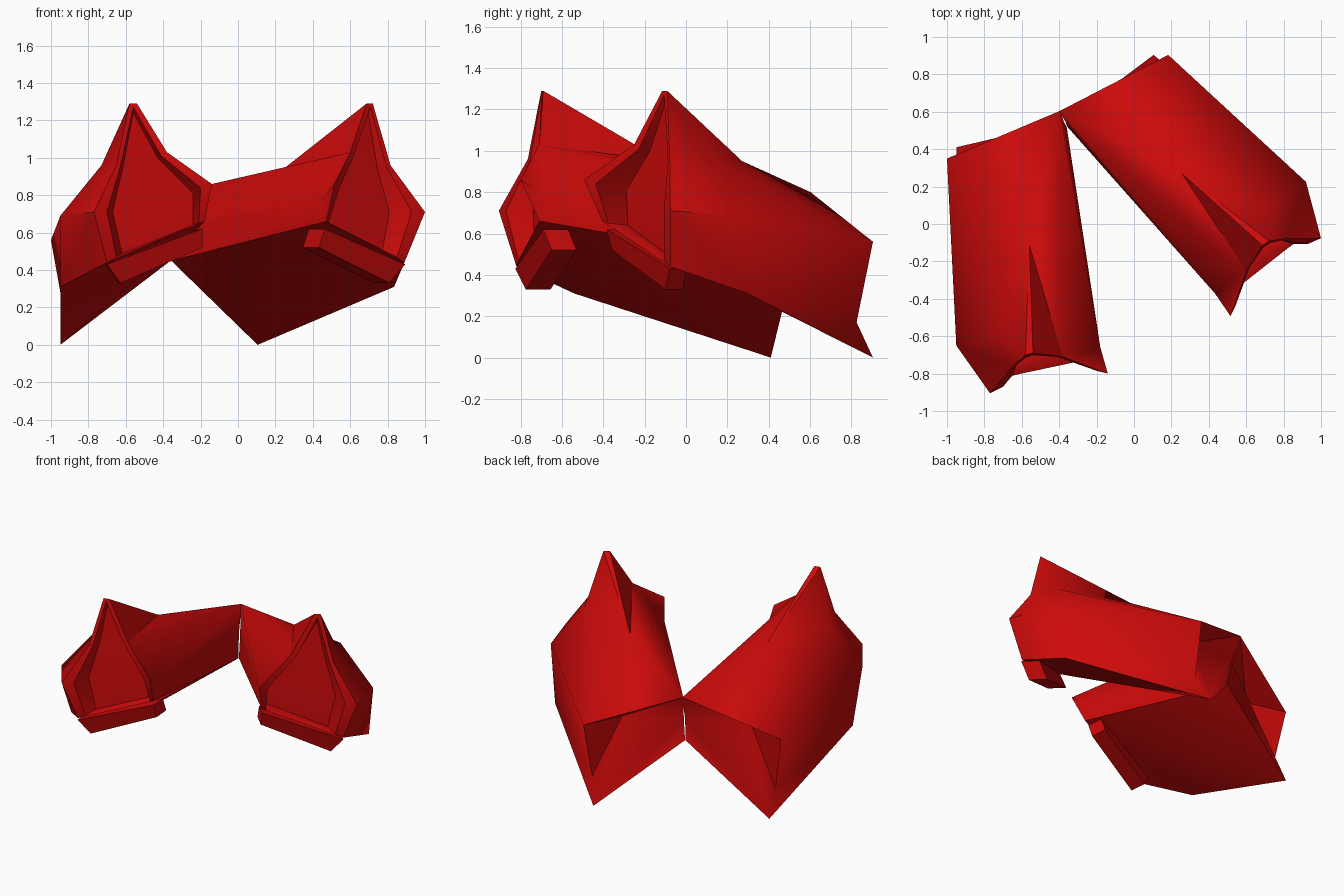
import bpy
import bmesh
import math
from mathutils import Vector

cube = bpy.data.objects.get("Cube")
if cube:
    bpy.data.objects.remove(cube, do_unlink=True)

red = bpy.data.materials.new("deep_red")
red.use_nodes = True
colour = (0.61, 0.003, 0.003, 1)
red.diffuse_color = colour
red.node_tree.nodes["Principled BSDF"].inputs["Base Color"].default_value = colour

# Upright plane that mirrors one pod into the other
angle = math.radians(25.1)
normal = Vector((math.cos(angle), math.sin(angle), 0))
offset = -0.104


def reflect(point):
    return point - 2 * (point.dot(normal) - offset) * normal


def build(name, points, faces, mirrored, smooth):
    """Make a part from named corner points and faces listed by corner name."""
    bm = bmesh.new()
    verts = {}
    for key, co in points.items():
        co = Vector(co)
        verts[key] = bm.verts.new(reflect(co) if mirrored else co)
    for face in faces:
        bm.faces.new([verts[key] for key in face.split()])
    bmesh.ops.recalc_face_normals(bm, faces=bm.faces)
    mesh = bpy.data.meshes.new(name)
    bm.to_mesh(mesh)
    bm.free()
    mesh.materials.append(red)
    obj = bpy.data.objects.new(name, mesh)
    bpy.context.collection.objects.link(obj)
    bpy.ops.object.select_all(action="DESELECT")
    obj.select_set(True)
    bpy.context.view_layer.objects.active = obj
    bpy.ops.object.shade_smooth_by_angle(angle=math.radians(smooth))


# Pod shell: front rim, recessed panel, ridge, walls and folded rear end
shell_points = {
    "peak_out": (-0.58, -0.70, 1.29),
    "peak_in": (-0.54, -0.69, 1.29),
    "shoulder_out": (-0.65, -0.765, 0.96),
    "shoulder_in": (-0.38, -0.71, 1.03),
    "bulge_out": (-0.77, -0.905, 0.71),
    "bulge_in": (-0.14, -0.80, 0.86),
    "low_out": (-0.70, -0.82, 0.44),
    "low_in": (-0.18, -0.71, 0.66),
    # inner edge of the rim
    "rim_top": (-0.56, -0.70, 1.27),
    "rim_shoulder_out": (-0.63, -0.755, 0.95),
    "rim_shoulder_in": (-0.41, -0.71, 1.01),
    "rim_out": (-0.70, -0.87, 0.71),
    "rim_in": (-0.20, -0.785, 0.84),
    "rim_low_out": (-0.65, -0.81, 0.47),
    "rim_low_in": (-0.21, -0.70, 0.65),
    # recessed panel
    "panel_top": (-0.56, -0.685, 1.24),
    "panel_shoulder_out": (-0.615, -0.70, 0.95),
    "panel_shoulder_in": (-0.43, -0.65, 1.00),
    "panel_out": (-0.67, -0.74, 0.71),
    "panel_in": (-0.24, -0.60, 0.81),
    "panel_low_out": (-0.62, -0.73, 0.49),
    "panel_low_in": (-0.24, -0.59, 0.64),
    # body
    "ridge": (-0.56, -0.11, 0.95),
    "roof_out": (-0.73, -0.60, 0.96),
    "side": (-0.95, -0.65, 0.69),
    "side_low": (-0.95, -0.54, 0.31),
    "wall_in": (-0.18, -0.66, 0.76),
    "rear_out": (-1.0, 0.35, 0.56),
    "rear_in": (-0.395, 0.605, 0.80),
    "fold_out": (-0.93, 0.31, 0.17),
    "fold_mid": (-0.72, 0.28, 0.56),
    "fold_in": (-0.375, 0.545, 0.61),
    "heel_out": (-0.95, 0.41, 0),
    "heel_in": (-0.36, 0.52, 0.45),
}
shell_faces = [
    "peak_out peak_in rim_top",
    # outer top
    "peak_in peak_out ridge",
    "peak_out roof_out ridge",
    "peak_out shoulder_out roof_out",
    "shoulder_out side roof_out",
    "shoulder_out bulge_out side",
    "ridge roof_out rear_out",
    "roof_out side rear_out",
    "ridge rear_out rear_in",
    # inner top and inner wall
    "peak_in ridge shoulder_in",
    "shoulder_in ridge rear_in",
    "shoulder_in rear_in wall_in",
    "shoulder_in wall_in bulge_in",
    "bulge_in wall_in low_in",
    "wall_in rear_in fold_in",
    "wall_in fold_in heel_in low_in",
    # outer wall
    "bulge_out low_out side_low side",
    "side side_low fold_out rear_out",
    "side_low heel_out fold_out",
    # folded rear end
    "rear_out fold_mid rear_in",
    "rear_in fold_mid fold_in",
    "rear_out fold_out fold_mid",
    "fold_out heel_out fold_mid",
    "heel_out heel_in fold_in fold_mid",
    # underside
    "heel_out side_low low_in",
    "heel_out low_in heel_in",
    "side_low low_out low_in",
    # panel floor
    "panel_top panel_shoulder_in panel_shoulder_out",
    "panel_shoulder_out panel_shoulder_in panel_in panel_out",
    "panel_out panel_in panel_low_in panel_low_out",
]
# Front rim and the step down to the panel, walked around the opening
loop = ["shoulder_out", "out", "low_out", "low_in", "in", "shoulder_in"]
for a, b in zip(loop, loop[1:]):
    edge = [k if "_" in k else "bulge_" + k for k in (a, b)]
    shell_faces.append(f"{edge[0]} {edge[1]} rim_{b} rim_{a}")
for side in ("out", "in"):
    shell_faces.append(f"peak_{side} shoulder_{side} rim_shoulder_{side} rim_top")
ring = ["top"] + loop
for a, b in zip(ring, ring[1:] + ring[:1]):
    shell_faces.append(f"rim_{a} rim_{b} panel_{b} panel_{a}")

# Lip: slanted bar under the front rim
lip_points = {
    "top_out": (-0.70, -0.825, 0.43),
    "top_in": (-0.19, -0.69, 0.62),
    "base_out": (-0.63, -0.775, 0.33),
    "base_in": (-0.19, -0.65, 0.52),
}
depth = Vector((-0.01, 0.12, 0))
for key, co in list(lip_points.items()):
    lip_points["back_" + key] = Vector(co) + depth
lip_faces = [
    "top_out top_in base_in base_out",
    "back_top_out back_top_in back_base_in back_base_out",
    "top_out top_in back_top_in back_top_out",
    "base_out base_in back_base_in back_base_out",
    "top_out base_out back_base_out back_top_out",
    "top_in base_in back_base_in back_top_in",
]

for side, mirrored in (("right", False), ("left", True)):
    build(side + "_pod_shell", shell_points, shell_faces, mirrored, 45)
    build(side + "_front_lip", lip_points, lip_faces, mirrored, 30)
